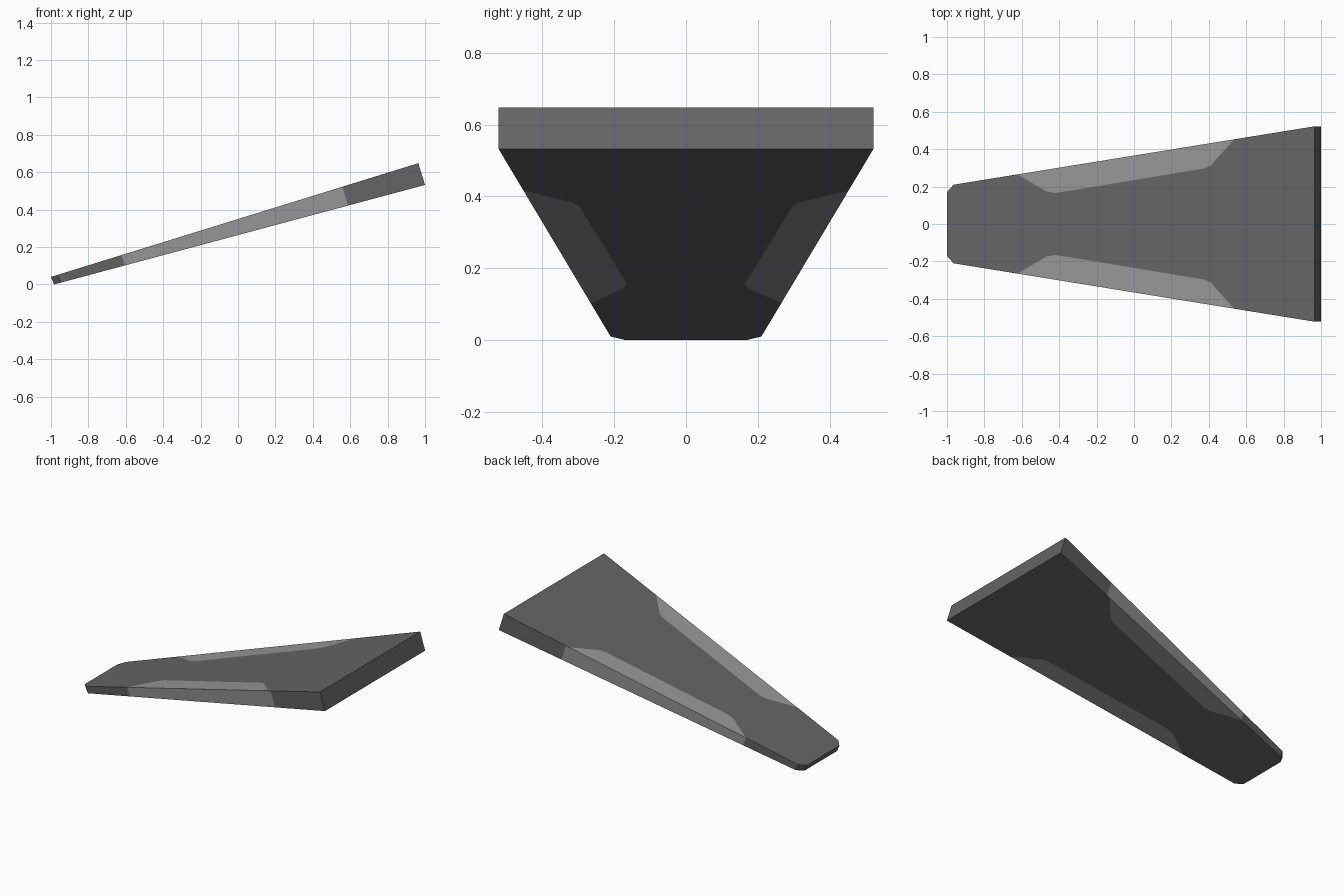
import bpy
import bmesh
from mathutils import Vector

if "Cube" in bpy.data.objects:
    bpy.data.objects.remove(bpy.data.objects["Cube"])

# End corners of the side profile (x, z)
TOP = (Vector((-1.0, 0, 0.04)), Vector((0.964, 0, 0.648)))
BOT = (Vector((-0.983, 0, 0.0)), Vector((1.0, 0, 0.532)))


def material(name, value):
    m = bpy.data.materials.new(name)
    m.diffuse_color = (value, value, value, 1)
    m.use_nodes = True
    m.node_tree.nodes["Principled BSDF"].inputs["Base Color"].default_value = m.diffuse_color
    return m


def half_width(u):
    return 0.21 + (u - 0.018) / 0.982 * 0.312


# Outer edge and inner panel border, as (fraction along length, y)
edge = [(0, 0.17)] + [(u, half_width(u)) for u in (0.018, 0.192, 0.782, 0.793, 1)]
inner = [(0.27, 0.175), (0.295, 0.165), (0.70, 0.297), (0.718, 0.312)]

bm = bmesh.new()
cache = {}


def vert(u, y, ends):
    key = (u, y, ends is TOP)
    if key not in cache:
        p = ends[0].lerp(ends[1], u)
        cache[key] = bm.verts.new((p.x, y, p.z))
    return cache[key]


def face(points, mat):
    bm.faces.new(points).material_index = mat


border = [edge[0], edge[1], edge[2]] + inner + [edge[3], edge[4], edge[5]]
panel = [edge[2]] + inner + [edge[3]]

# Top and bottom skins: dark core and light side panels
for ends in (TOP, BOT):
    core = border + [(u, -y) for u, y in reversed(border)]
    face([vert(u, y, ends) for u, y in core], 0)
    for s in (1, -1):
        face([vert(u, s * y, ends) for u, y in panel], 1)

# Side walls, light along the panel
for s in (1, -1):
    for i, (a, b) in enumerate(zip(edge, edge[1:])):
        face([vert(a[0], s * a[1], TOP), vert(b[0], s * b[1], TOP),
              vert(b[0], s * b[1], BOT), vert(a[0], s * a[1], BOT)],
             1 if i in (2, 3) else 0)

# End caps
for u, y in (edge[0], edge[-1]):
    face([vert(u, y, TOP), vert(u, -y, TOP), vert(u, -y, BOT), vert(u, y, BOT)], 0)

bmesh.ops.recalc_face_normals(bm, faces=bm.faces)
bmesh.ops.triangulate(bm, faces=[f for f in bm.faces if len(f.verts) > 4])

mesh = bpy.data.meshes.new("tapered_wedge")
bm.to_mesh(mesh)
bm.free()
mesh.materials.append(material("dark grey", 0.13))
mesh.materials.append(material("light grey", 0.31))
obj = bpy.data.objects.new("tapered_wedge", mesh)
bpy.context.collection.objects.link(obj)
